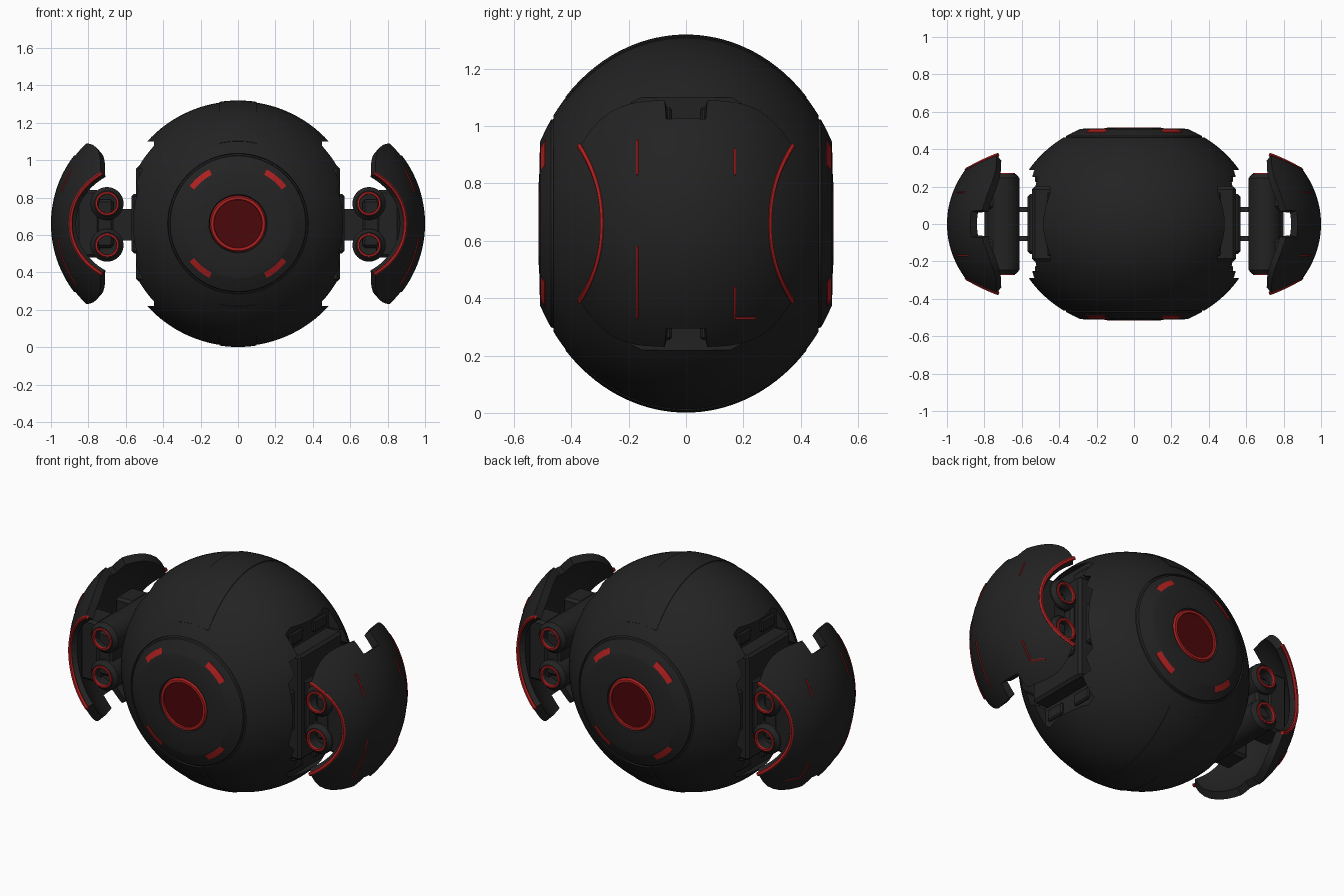
import bpy, bmesh, math
from mathutils import Vector

if "Cube" in bpy.data.objects:
    bpy.data.objects.remove(bpy.data.objects["Cube"])

C = 0.66                                # height of the model's centre
A, B = 0.655, 0.565                     # body ellipsoid: radius in x/z, radius in y


def material(name, rgb):
    m = bpy.data.materials.new(name)
    m.diffuse_color = (*rgb, 1)
    m.use_nodes = True
    m.node_tree.nodes["Principled BSDF"].inputs["Base Color"].default_value = m.diffuse_color
    return m


DARK = material("charcoal", (0.0165, 0.0165, 0.0165))
RED = material("bright red", (0.42, 0.014, 0.014))
EYE = material("deep red", (0.07, 0.002, 0.003))


def finish(name, bm, mat, mirror=False, solid=0, cutter=None, angle=35):
    """Turn a bmesh into an object, apply its modifiers and shade it."""
    me = bpy.data.meshes.new(name)
    bm.to_mesh(me)
    bm.free()
    ob = bpy.data.objects.new(name, me)
    bpy.context.collection.objects.link(ob)
    me.materials.append(mat)
    bpy.ops.object.select_all(action='DESELECT')
    bpy.context.view_layer.objects.active = ob
    ob.select_set(True)
    if solid:
        m = ob.modifiers.new("solid", 'SOLIDIFY')
        m.thickness, m.offset = solid, -1
        bpy.ops.object.modifier_apply(modifier=m.name)
    if mirror:
        m = ob.modifiers.new("mirror", 'MIRROR')
        m.use_mirror_merge = False
        bpy.ops.object.modifier_apply(modifier=m.name)
    if cutter:
        m = ob.modifiers.new("cut", 'BOOLEAN')
        m.operation, m.solver, m.object = 'DIFFERENCE', 'EXACT', cutter
        bpy.ops.object.modifier_apply(modifier=m.name)
    bpy.ops.object.shade_smooth_by_angle(angle=math.radians(angle))
    return ob


def lathe(name, prof, mat, cx=0, cz=C, a0=0, a1=360, seg=64, **kw):
    """Revolve (radius, y) points about a line along y."""
    bm = bmesh.new()
    full = a1 - a0 == 360
    rows = []
    for i in range(seg if full else seg + 1):
        a = math.radians(a0 + (a1 - a0) * i / seg)
        rows.append([bm.verts.new((cx + r * math.cos(a), y, cz + r * math.sin(a))) for r, y in prof])
    for i in range(seg):
        p, q = rows[i], rows[(i + 1) % len(rows)]
        for j in range(len(prof) - 1):
            bm.faces.new((p[j], q[j], q[j + 1], p[j + 1]))
    bmesh.ops.remove_doubles(bm, verts=bm.verts, dist=1e-5)
    bmesh.ops.recalc_face_normals(bm, faces=bm.faces)
    return finish(name, bm, mat, **kw)


def grid(name, f, nu, nv, mat, skip=lambda u, v: False, **kw):
    """Surface patch f(u, v) with u, v from -1 to 1."""
    bm = bmesh.new()
    vs = [[bm.verts.new(f(-1 + 2 * i / nu, -1 + 2 * j / nv)) for j in range(nv + 1)] for i in range(nu + 1)]
    for i in range(nu):
        for j in range(nv):
            if not skip(-1 + (2 * i + 1) / nu, -1 + (2 * j + 1) / nv):
                bm.faces.new((vs[i][j], vs[i + 1][j], vs[i + 1][j + 1], vs[i][j + 1]))
    loose = [v for v in bm.verts if not v.link_faces]
    bmesh.ops.delete(bm, geom=loose, context='VERTS')
    return finish(name, bm, mat, **kw)


def prism(name, yz, x0, x1, mat, bevel=0, **kw):
    """Extrude a y-z outline from x0 to x1."""
    bm = bmesh.new()
    face = bm.faces.new([bm.verts.new((x0, y, z)) for y, z in yz])
    ext = bmesh.ops.extrude_face_region(bm, geom=[face])
    for v in ext['geom']:
        if isinstance(v, bmesh.types.BMVert):
            v.co.x = x1
    bmesh.ops.recalc_face_normals(bm, faces=bm.faces)
    if bevel:
        bmesh.ops.bevel(bm, geom=bm.edges[:], offset=bevel, segments=1, affect='EDGES')
    return finish(name, bm, mat, **kw)


def box(name, x0, x1, y0, y1, z0, z1, mat, bevel=0):
    return prism(name, [(y0, z0), (y1, z0), (y1, z1), (y0, z1)], x0, x1, mat, bevel, mirror=True)


def tube(name, pts, r, mat):
    """Thin square rod through points, mirrored to both sides."""
    bm = bmesh.new()
    rows = []
    for i, p in enumerate(pts):
        t = (pts[min(i + 1, len(pts) - 1)] - pts[max(i - 1, 0)]).normalized()
        n = t.cross(Vector((0, 1, 0)) if abs(t.y) < 0.9 else Vector((0, 0, 1))).normalized()
        b = t.cross(n)
        rows.append([bm.verts.new(p + r * (n * math.cos(k * math.pi / 3) + b * math.sin(k * math.pi / 3)))
                     for k in range(6)])
    for p, q in zip(rows, rows[1:]):
        for k in range(6):
            bm.faces.new((p[k], p[(k + 1) % 6], q[(k + 1) % 6], q[k]))
    bm.faces.new(rows[0])
    bm.faces.new(rows[-1])
    bmesh.ops.recalc_face_normals(bm, faces=bm.faces)
    return finish(name, bm, mat, mirror=True)


def body_y(r):
    return B * math.sqrt(max(0, 1 - (r / A) ** 2))


# Body: ellipsoid with flat front and back, a seam ring, and a recess in each side
half = [(0, -0.5), (0.15, -0.5), (0.156, -0.512), (0.285, -0.509)]
half += [(r, -body_y(r)) for r in (0.295, 0.33, 0.362)]
half += [(0.365, -body_y(0.365) + 0.012), (0.373, -body_y(0.373) + 0.012), (0.376, -body_y(0.376))]
a_start = math.acos(0.4 / A)
half += [(A * math.cos(a_start * (1 - k / 16)), -B * math.sin(a_start * (1 - k / 16))) for k in range(17)]
profile = half + [(r, -y) for r, y in reversed(half[:-1])]
outline = [(0.2, 0.44), (0.2, 0.31), (0.25, 0.29), (0.25, 0.22), (0.29, 0.18)]
outline += [(y, -z) for y, z in reversed(outline)]
outline += [(-y, -z) for y, z in outline]
cutter = prism("side_cutter", [(y, C + z) for y, z in outline], 0.45, 0.8, DARK, mirror=True)
lathe("body", profile, DARK, seg=112, cutter=cutter)
bpy.data.objects.remove(cutter)

# Side hub plates and lugs inside the recesses
box("side_hub", 0.4, 0.545, -0.2, 0.2, C - 0.31, C + 0.31, DARK, 0.015)
box("side_hub_cap", 0.5, 0.57, -0.16, 0.16, C - 0.16, C + 0.16, DARK, 0.015)
for s in (-1, 1):
    box("side_lug", 0.4, 0.53, s * 0.25 - 0.03, s * 0.25 + 0.03, C - 0.12, C + 0.12, DARK, 0.01)
    for y in (-0.11, 0.11):
        z = C + s * 0.37
        box("recess_block", 0.4, 0.465, y - 0.06, y + 0.06, z - 0.035, z + 0.035, DARK, 0.008)

# Raised centre strip on the top and bottom
for s in (1, -1):
    def strip(u, v, s=s):
        x, y = 0.1 * u * s, 0.42 * v
        return Vector((x, y, C + s * (0.004 + A * math.sqrt(1 - (x / A) ** 2 - (y / B) ** 2))))
    grid("centre_strip", strip, 8, 32, DARK, solid=0.009)

# Eye, eye ring and four light arcs on the front and the back
for s in (1, -1):
    lathe("eye", [(0, -0.506 * s), (0.13, -0.506 * s), (0.13, -0.495 * s)], EYE)
    lathe("eye_ring", [(r, y * s) for r, y in
                       ((0.127, -0.5), (0.13, -0.515), (0.144, -0.515), (0.152, -0.5), (0.127, -0.5))], RED)
    for a in (50, 130, 230, 310):
        ys = [(0.297, 0.004), (0.328, 0.004), (0.328, -0.004), (0.297, -0.004), (0.297, 0.004)]
        lathe("light_arc", [(r, -s * (body_y(r) + d)) for r, d in ys], RED, a0=a - 12, a1=a + 12, seg=12)


# Side wings: curved shells with a slot at the top and the bottom
def shell(y, dz, lift=0.0):
    q = max(0.0, 1 - (y / 0.53) ** 2 - (dz / 0.6) ** 2)
    return Vector((0.4 + lift + 0.6 * math.sqrt(q), y, C + dz))


def wing(s, t):
    return shell(s * (0.29 + 0.08 * abs(t) ** 2.2), t * (0.43 - 0.16 * abs(s) ** 4))


grid("wing", wing, 20, 40, DARK, skip=lambda s, t: abs(s) < 0.2 and abs(t) > 0.85,
     solid=0.045, mirror=True)
for s in (-1, 1):
    edge = [wing(s, -1 + k / 16) - Vector((0.008, 0, 0)) for k in range(33)]
    tube("wing_edge_light", edge, 0.011, RED)

# Thin light lines on the outside of the wings
for y, z0, z1 in ((-0.17, 0.17, 0.29), (-0.17, -0.33, -0.08), (0.17, 0.17, 0.26), (0.17, -0.33, -0.22)):
    tube("wing_line", [shell(y, z0 + (z1 - z0) * k / 8) for k in range(9)], 0.005, RED)
tube("wing_line_foot", [shell(0.17 + 0.07 * k / 4, -0.33) for k in range(5)], 0.005, RED)

# Twin barrels with red muzzle rings, open at the front and the back
for z in (C + 0.108, C - 0.115):
    front = [(0, -0.19), (0.05, -0.2), (0.052, -0.268), (0.068, -0.268), (0.088, -0.245)]
    lathe("barrel", front + [(r, -y) for r, y in reversed(front)], DARK, cx=0.7, cz=z, seg=32, mirror=True)
    for s in (-1, 1):
        ring = [(0.05, 0.262), (0.052, 0.274), (0.062, 0.274), (0.066, 0.262), (0.05, 0.262)]
        lathe("muzzle_ring", [(r, y * s) for r, y in ring], RED, cx=0.7, cz=z, seg=32, mirror=True)

# Barrel housing, brackets to the wing and arms to the body
box("barrel_housing", 0.665, 0.8, -0.23, 0.23, C - 0.13, C + 0.13, DARK, 0.015)
for s in (-1, 1):
    y0, y1 = sorted((s * 0.08, s * 0.24))
    box("wing_bracket", 0.74, 0.865, y0, y1, C - 0.18, C + 0.18, DARK, 0.015)
    y0, y1 = sorted((s * 0.065, s * 0.09))
    box("arm", 0.5, 0.69, y0, y1, C - 0.09, C + 0.08, DARK)
